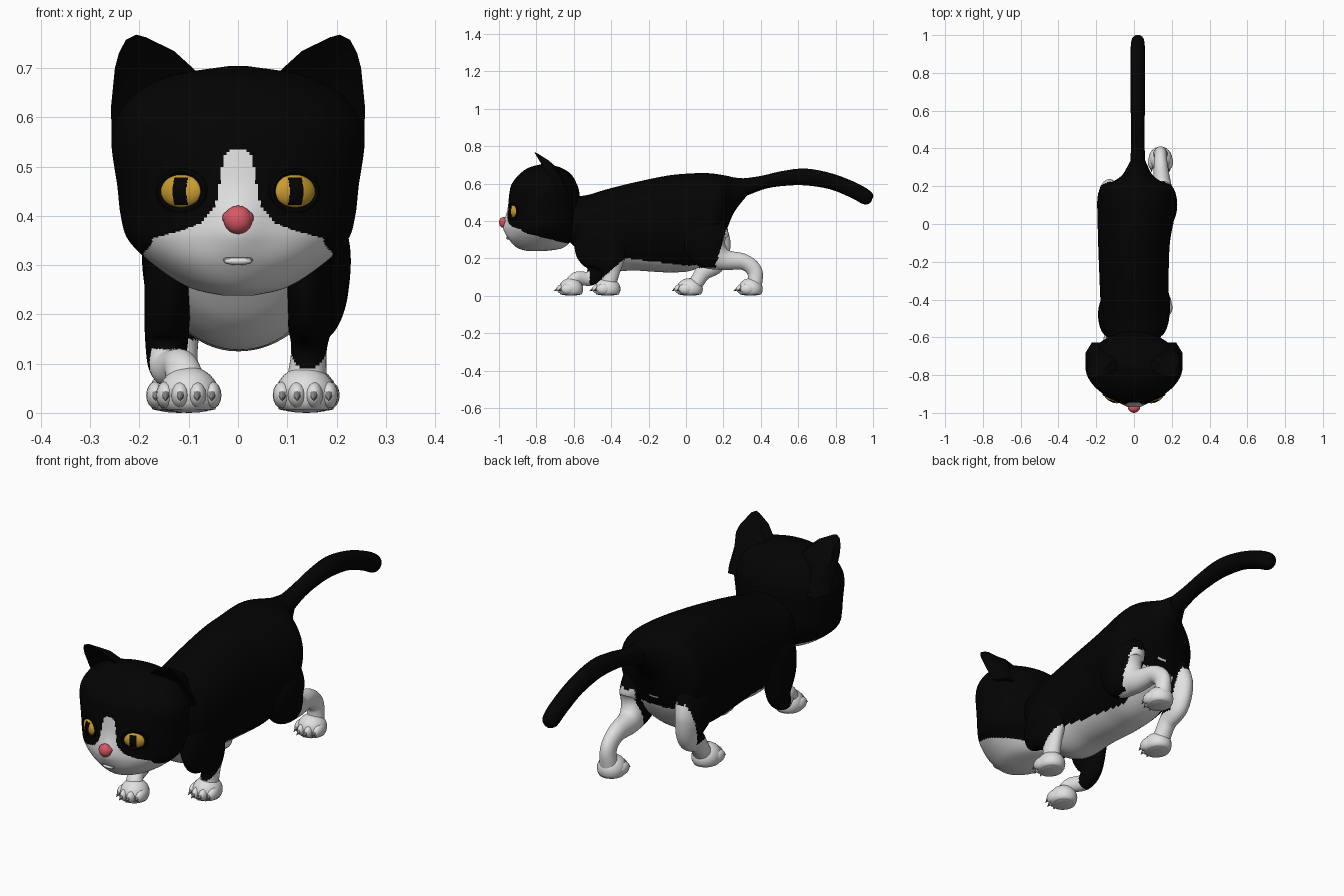
import bpy, bmesh, math
from mathutils import Vector, Matrix

if "Cube" in bpy.data.objects:
    bpy.data.objects.remove(bpy.data.objects["Cube"], do_unlink=True)


def material(name, rgb):
    m = bpy.data.materials.new(name)
    m.use_nodes = True
    m.diffuse_color = (*rgb, 1)
    bsdf = next(n for n in m.node_tree.nodes if n.type == 'BSDF_PRINCIPLED')
    bsdf.inputs["Base Color"].default_value = (*rgb, 1)
    bsdf.inputs["Roughness"].default_value = 0.8
    return m


BLACK = material("black_fur", (0.001, 0.001, 0.001))
WHITE = material("white_fur", (0.75, 0.75, 0.75))
GOLD = material("gold_iris", (0.60, 0.34, 0.03))
PINK = material("pink_nose", (0.68, 0.10, 0.13))
CLAW = material("grey_claw", (0.22, 0.21, 0.20))
FUR = [BLACK, WHITE]


def finish(name, bm, mats, rule=None, angle=50):
    """Turn a bmesh into a smooth object; rule(centre, normal) picks the slot."""
    bmesh.ops.recalc_face_normals(bm, faces=bm.faces)
    if rule:
        for f in bm.faces:
            f.material_index = int(rule(f.calc_center_median(), f.normal))
    me = bpy.data.meshes.new(name)
    bm.to_mesh(me)
    bm.free()
    for m in mats:
        me.materials.append(m)
    ob = bpy.data.objects.new(name, me)
    bpy.context.collection.objects.link(ob)
    bpy.ops.object.select_all(action='DESELECT')
    ob.select_set(True)
    bpy.context.view_layer.objects.active = ob
    bpy.ops.object.shade_smooth_by_angle(angle=math.radians(angle))
    return ob


def spline(pts, steps):
    """Catmull-Rom interpolation of number tuples."""
    out = []
    for i in range(len(pts) - 1):
        p0, p1, p2 = pts[max(i - 1, 0)], pts[i], pts[i + 1]
        p3 = pts[min(i + 2, len(pts) - 1)]
        for k in range(steps):
            t = k / steps
            out.append([b + .5 * t * (c - a + t * (2*a - 5*b + 4*c - d + t * (3*(b - c) + d - a)))
                        for a, b, c, d in zip(p0, p1, p2, p3)])
    return out + [list(pts[-1])]


def loft(name, pts, mats, rule=None, axis=None, steps=11, n=72, power=2.0, shape=None):
    """Stations (x, y, z, half width in x, half depth); axis fixes the depth direction."""
    st = spline(pts, steps)
    bm, rings = bmesh.new(), []
    for i, s in enumerate(st):
        tan = Vector(st[min(i + 1, len(st) - 1)][:3]) - Vector(st[max(i - 1, 0)][:3])
        depth = Vector(axis) if axis else Vector((1, 0, 0)).cross(tan).normalized()
        ring = []
        for k in range(n):
            c, d = math.cos(2 * math.pi * k / n), math.sin(2 * math.pi * k / n)
            c = math.copysign(abs(c) ** (2 / power), c)
            d = math.copysign(abs(d) ** (2 / power), d)
            v = Vector(s[:3]) + Vector((1, 0, 0)) * c * max(s[3], .002) + depth * d * max(s[4], .002)
            ring.append(bm.verts.new(shape(v) if shape else v))
        rings.append(ring)
    for a, b in zip(rings, rings[1:]):
        for k in range(n):
            bm.faces.new((a[k], a[(k + 1) % n], b[(k + 1) % n], b[k]))
    bm.faces.new(rings[0])
    bm.faces.new(rings[-1])
    return finish(name, bm, mats, rule)


def ball(name, pos, radii, mats, rule=None, turn=0, seg=24, floor=None):
    bm = bmesh.new()
    bmesh.ops.create_uvsphere(bm, u_segments=seg, v_segments=seg // 2, radius=1)
    bmesh.ops.transform(bm, matrix=Matrix.Diagonal((*radii, 1)), verts=bm.verts)
    ob = finish(name, bm, mats, rule)
    ob.data.transform(Matrix.Translation(pos) @ Matrix.Rotation(turn, 4, 'Z'))
    if floor is not None:
        for v in ob.data.vertices:
            v.co.z = max(v.co.z, floor)
    return ob


# Body: rings across y given as (y, bottom, top, half width, x centre)
def hind_white(c):
    return c.y > .11 + .3 * c.z and c.z < .35


def body_rule(c, n):
    chest = c.y < -.36 and -.105 < c.x < .105 and c.z < .26 and n.z < .3
    belly = c.y > -.42 and (c.z < .195 - .12 * (c.y + .28) or (abs(c.x) < .10 and n.z < -.3 and c.z < .3))
    return chest or belly or hind_white(c)


sections = [(-.68, .34, .48, .08, 0), (-.60, .265, .525, .14, 0), (-.52, .18, .54, .172, .003),
            (-.42, .13, .57, .18, .003), (-.28, .135, .605, .183, 0), (-.10, .125, .642, .190, 0),
            (.03, .135, .654, .203, .01), (.12, .19, .655, .208, .014), (.18, .27, .648, .195, .014),
            (.22, .36, .641, .135, .016), (.26, .45, .632, .080, .018), (.33, .54, .626, .042, .02)]
loft("body", [(x, y, (b + t) / 2, w, (t - b) / 2) for y, b, t, w, x in sections], FUR, body_rule,
     axis=(0, 0, 1), n=120, power=2.05)

# Tail
loft("tail", [(.018, .24, .565, .05, .06), (.02, .33, .585, .04, .045), (.02, .42, .608, .036, .036),
              (.02, .52, .627, .036, .040), (.02, .64, .635, .038, .045), (.02, .78, .610, .038, .042),
              (.02, .90, .562, .038, .042), (.02, .965, .525, .035, .040), (.02, .987, .510, .022, .025),
              (.02, .992, .507, .002, .002)], [BLACK], n=24, steps=4)

# Head: rings across z given as (z, half width, front y, back y)
BLAZE = [(.30, .185), (.33, .182), (.355, .172), (.37, .115), (.385, .075), (.42, .045), (.51, .031),
         (.527, .025), (.534, .012)]


def head_rule(c, n):
    if c.z < .27 + .25 * (-.6 - c.y):
        return True
    if c.y > -.8:
        return False
    for (z0, w0), (z1, w1) in zip(BLAZE, BLAZE[1:]):
        if z0 <= c.z < z1:
            return abs(c.x) < w0 + (w1 - w0) * (c.z - z0) / (z1 - z0)
    return False


def muzzle(v):
    # push the nose bridge and lips forward
    if v.y < -.8:
        v.y -= .022 * math.exp(-(v.x / .055) ** 2 - ((v.z - .375) / .06) ** 2)
    return v


levels = [(.238, .03, -.84, -.76), (.255, .10, -.90, -.66), (.30, .17, -.942, -.61), (.35, .222, -.956, -.58),
          (.40, .238, -.955, -.565), (.46, .245, -.952, -.565), (.55, .257, -.944, -.57), (.60, .245, -.93, -.585),
          (.65, .205, -.89, -.615), (.685, .135, -.84, -.67), (.704, .02, -.77, -.74)]
loft("head", [(0, (f + b) / 2, z, w, (b - f) / 2) for z, w, f, b in levels], FUR, head_rule,
     axis=(0, 1, 0), steps=16, n=240, power=1.9, shape=muzzle)

# Nose and lip
ball("nose", (0, -.975, .392), (.029, .025, .029), [PINK])
for side in (-1, 1):
    ball("nostril_wing", (side * .018, -.971, .396), (.014, .018, .014), [PINK], seg=16)
ball("mouth_line", (0, -.951, .311), (.031, .008, .009), [CLAW], seg=16)
ball("lower_lip", (0, -.952, .308), (.029, .010, .008), [WHITE], seg=16)

# Ears: outline (x, z), leaning forward, with a hollow front and a rounded back
EAR = [(.256, .55), (.258, .62), (.250, .70), (.242, .73), (.228, .757), (.207, .768), (.188, .763), (.13, .735),
       (.085, .694), (.10, .62), (.17, .55)]


def ear(name, side):
    def lean(z):
        return -.81 + .6 * (.765 - z)

    def back_y(z):
        return lean(z) + .014 + min(.04, 1.0 * (.77 - z))
    bm = bmesh.new()
    front = [bm.verts.new((side * x, lean(z), z)) for x, z in EAR]
    back = [bm.verts.new((side * (.19 + (x - .19) * (.92 if z > .65 else .5)), back_y(z), z - .006)) for x, z in EAR]
    dip = bm.verts.new((side * .19, lean(.66) + .03, .66))
    hump = bm.verts.new((side * .185, back_y(.67) + .025, .67))
    n = len(EAR)
    for i in range(n):
        j = (i + 1) % n
        bm.faces.new((front[i], front[j], dip))
        bm.faces.new((back[j], back[i], hump))
        bm.faces.new((front[j], front[i], back[i], back[j]))
    finish(name, bm, [BLACK], angle=35)


# Eyes: gold balls with a slit pupil and a dark rim
for side, tag in ((-1, "right"), (1, "left")):
    ear(tag + "_ear", side)
    turn = side * math.radians(25)
    ball(tag + "_eye", (side * .114, -.922, .45), (.046, .021, .034), [GOLD, BLACK],
         lambda c, n: c.y < 0 and abs(c.x + side * .004) < .015 and abs(c.z) < .027, turn=turn, seg=120)
    bpy.ops.mesh.primitive_torus_add(major_segments=32, minor_segments=8, major_radius=.050, minor_radius=.008,
                                     location=(side * .114, -.922, .45), rotation=(math.pi / 2, 0, turn))
    rim = bpy.context.object
    rim.name = tag + "_eye_rim"
    rim.scale = (1, .82, 1)
    rim.data.materials.append(BLACK)
    bpy.ops.object.shade_smooth_by_angle()


# Legs: stations run from shoulder or hip down to the ankle
def hind_rule(c, n):
    return c.z < .15 or hind_white(c)


loft("left_front_leg", [(.10, -.47, .42, .06, .10), (.122, -.465, .34, .062, .13), (.140, -.445, .25, .050, .145),
                        (.146, -.415, .18, .045, .095), (.144, -.405, .125, .036, .052),
                        (.138, -.415, .055, .042, .040)], FUR,
     lambda c, n: c.y + .28 > (c.z - .24) * 1.15 and c.z < .25 or c.z < .09)
loft("right_front_leg", [(-.09, -.48, .42, .06, .10), (-.118, -.48, .34, .065, .12), (-.140, -.48, .24, .050, .11),
                         (-.145, -.475, .14, .043, .065), (-.143, -.515, .093, .036, .040),
                         (-.115, -.585, .092, .036, .036), (-.103, -.62, .05, .042, .035)], FUR,
     lambda c, n: c.z < .13 and c.y < -.515)
loft("left_hind_leg", [(.11, .06, .44, .07, .11), (.142, .09, .35, .083, .13), (.160, .125, .25, .064, .115),
                       (.150, .20, .195, .050, .060), (.142, .31, .18, .037, .043), (.141, .367, .13, .033, .041),
                       (.14, .367, .05, .04, .038)], FUR, hind_rule)
loft("right_hind_leg", [(-.09, .06, .44, .07, .11), (-.115, .09, .35, .078, .125), (-.13, .135, .26, .060, .108),
                        (-.125, .145, .18, .048, .070), (-.12, .088, .12, .038, .044),
                        (-.12, .045, .05, .042, .038)], FUR, hind_rule)


# Paws: a domed pad, four toes, four claws
def paw(name, x, front, back):
    mid, half = (front + back) / 2, (back - front) / 2
    ball(name + "_paw", (x, mid + .010, .036), (.062, half - .010, .058), [WHITE], floor=.005)
    for off, rear in ((-.047, .022), (-.017, 0), (.017, 0), (.047, .022)):
        ball(name + "_toe", (x + off, front + .046 + rear, .036), (.0195, .038, .028), [WHITE], seg=16, floor=.004)
        bm = bmesh.new()
        bmesh.ops.create_cone(bm, cap_ends=True, segments=8, radius1=.013, radius2=.001, depth=.036)
        turn = Matrix.Translation((x + off, front + .010 + rear, .034)) @ Matrix.Rotation(math.radians(120), 4, 'X')
        bmesh.ops.transform(bm, matrix=turn, verts=bm.verts)
        finish(name + "_claw", bm, [CLAW])
    ball(name + "_sole", (x, mid + .01, .012), (.052, half - .02, .012), [WHITE], seg=16)


paw("left_front", .137, -.51, -.35)
paw("right_front", -.10, -.70, -.55)
paw("left_hind", .14, .26, .41)
paw("right_hind", -.12, -.07, .09)
